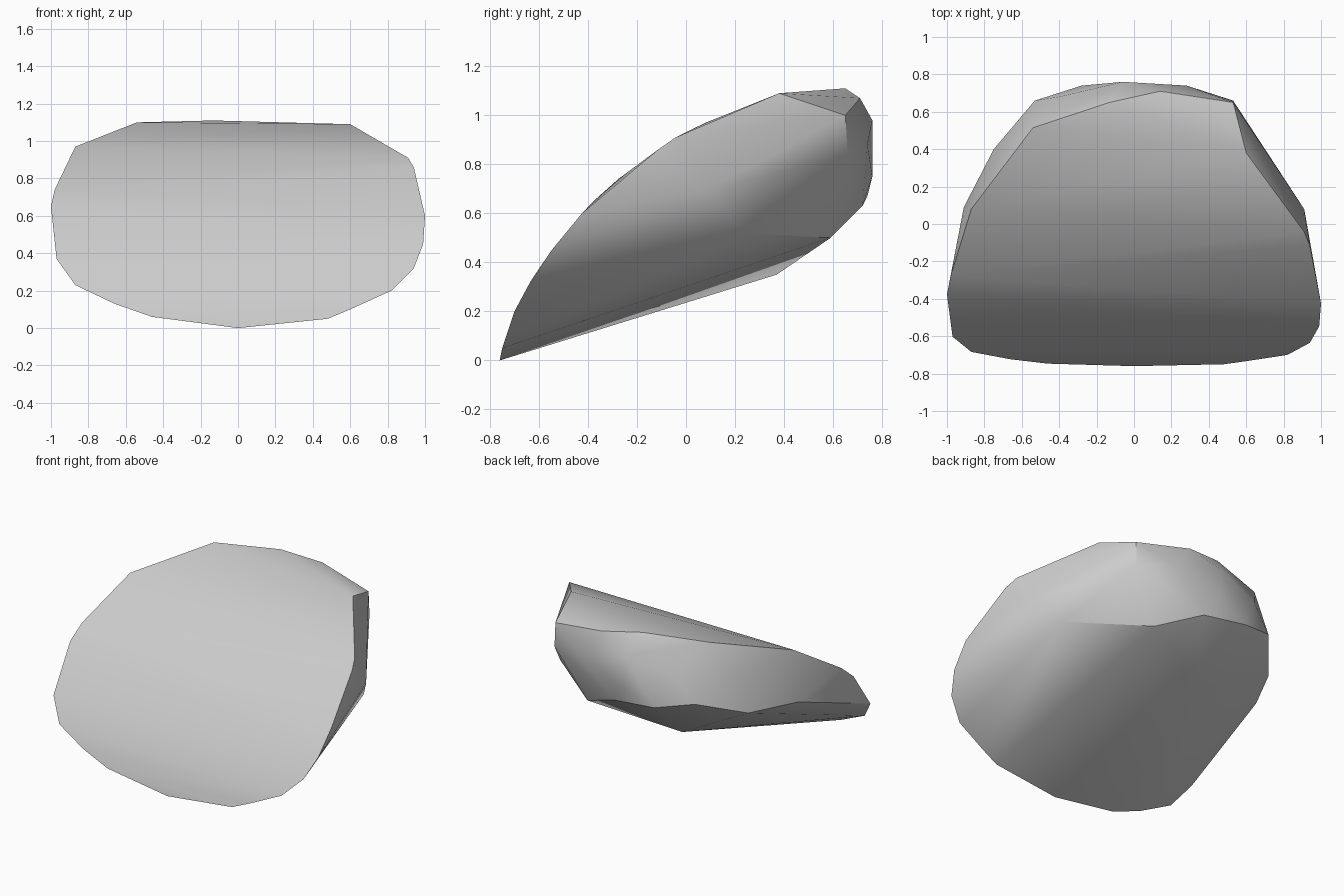
import bpy
import bmesh
import math

default_cube = bpy.data.objects.get("Cube")
if default_cube:
    bpy.data.objects.remove(default_cube, do_unlink=True)

# Curved front face: depth as a function of height
front_profile = [(0, -.76), (.05, -.75), (.2, -.7), (.33, -.63), (.52, -.5),
                 (.7, -.33), (.9, -.06), (.95, .03), (1.09, .38), (1.11, .65)]


def front_depth(height):
    """Interpolate the front profile at the given height."""
    for (z_low, y_low), (z_high, y_high) in zip(front_profile, front_profile[1:]):
        if height <= z_high:
            factor = (height - z_low) / (z_high - z_low)
            return y_low + factor * (y_high - y_low)
    return front_profile[-1][1]


# Rim of the front face, as width and height
front_rim = [(-1, .65), (-.98, .74), (-.87, .97), (-.54, 1.1), (-.13, 1.11),
             (.6, 1.09), (.91, .91), (.94, .86), (1, .6), (.99, .45),
             (.94, .32), (.82, .2), (.6, .1), (.48, .05), (0, 0),
             (-.46, .06), (-.66, .13), (-.87, .23), (-.97, .37)]

# Chipped corners of the back
right_corners = [(.91, .08, .69), (.78, .24, .52), (.53, .66, .84),
                 (.53, .65, 1), (.28, .74, .88), (.33, .59, .5)]
middle_corners = [(.14, .71, 1.07), (-.06, .76, .98), (-.06, .76, .75),
                  (.04, .72, .63), (-.23, .37, .35)]
left_corners = [(-.28, .74, .67), (-.53, .66, .73), (-.75, .4, .63),
                (-.91, .09, .63), (-.4, .68, .9), (-.69, .42, .87)]

# Wrap the rim and the back corners into one solid stone
bm = bmesh.new()
for x, z in front_rim:
    bm.verts.new((x, front_depth(z), z))
for corner in right_corners + middle_corners + left_corners:
    bm.verts.new(corner)
hull = bmesh.ops.convex_hull(bm, input=bm.verts[:])
loose = [v for v in bm.verts if not v.link_faces]
bmesh.ops.delete(bm, geom=loose, context='VERTS')
bmesh.ops.recalc_face_normals(bm, faces=bm.faces[:])

mesh = bpy.data.meshes.new("stone")
bm.to_mesh(mesh)
bm.free()
stone = bpy.data.objects.new("stone", mesh)
bpy.context.collection.objects.link(stone)

# Plain grey material
grey = bpy.data.materials.new("stone grey")
grey.use_nodes = True
colour = (.6, .6, .6, 1)
grey.diffuse_color = colour
grey.node_tree.nodes["Principled BSDF"].inputs["Base Color"].default_value = colour
mesh.materials.append(grey)

# Soft facets with a crisp rim
bpy.ops.object.select_all(action='DESELECT')
stone.select_set(True)
bpy.context.view_layer.objects.active = stone
bpy.ops.object.shade_smooth_by_angle(angle=math.radians(30))
